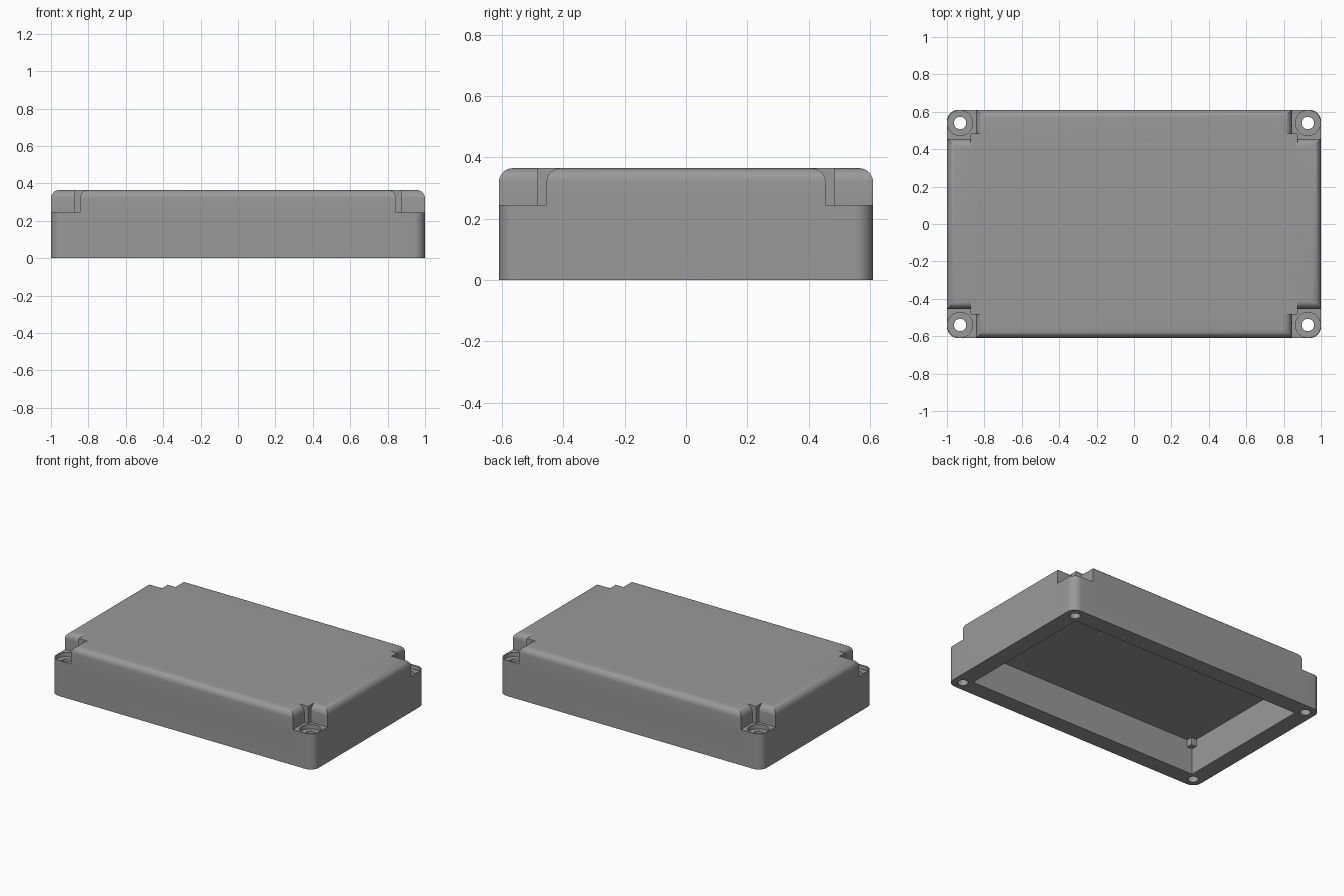
import bpy, bmesh, math
from mathutils import Matrix

if "Cube" in bpy.data.objects:
    bpy.data.objects.remove(bpy.data.objects["Cube"])

grey = bpy.data.materials.new("mid_grey")
grey.diffuse_color = (0.32, 0.32, 0.32, 1)
grey.use_nodes = True
grey.node_tree.nodes["Principled BSDF"].inputs["Base Color"].default_value = grey.diffuse_color


def make_object(name, bm):
    bmesh.ops.recalc_face_normals(bm, faces=bm.faces)
    mesh = bpy.data.meshes.new(name)
    bm.to_mesh(mesh)
    bm.free()
    mesh.materials.append(grey)
    ob = bpy.data.objects.new(name, mesh)
    bpy.context.collection.objects.link(ob)
    return ob


def box(name, hx, hy, z0, z1, cx=0, cy=0, radius=0, rounded=None):
    """Box with half sizes hx, hy; rounds its 'top' or 'vertical' edges."""
    bm = bmesh.new()
    bmesh.ops.create_cube(bm, size=1)
    for v in bm.verts:
        v.co = (cx + v.co.x * 2 * hx, cy + v.co.y * 2 * hy,
                z1 if v.co.z > 0 else z0)
    if rounded:
        edges = []
        for e in bm.edges:
            a, b = (v.co.z for v in e.verts)
            vertical = abs(a - b) > 1e-5
            if (rounded == "vertical" and vertical) or \
               (rounded == "top" and not vertical and abs(a - z1) < 1e-5):
                edges.append(e)
        bmesh.ops.bevel(bm, geom=edges, offset=radius, offset_type='OFFSET',
                        segments=8, profile=0.5, affect='EDGES')
    return make_object(name, bm)


def cylinder(name, radius, z0, z1, cx, cy):
    bm = bmesh.new()
    bmesh.ops.create_cone(bm, cap_ends=True, segments=40, radius1=radius,
                          radius2=radius, depth=z1 - z0,
                          matrix=Matrix.Translation((cx, cy, (z0 + z1) / 2)))
    return make_object(name, bm)


def combine(target, tool, operation):
    mod = target.modifiers.new("combine", 'BOOLEAN')
    mod.object = tool
    mod.operation = operation
    mod.solver = 'EXACT'
    bpy.context.view_layer.objects.active = target
    bpy.ops.object.modifier_apply(modifier=mod.name)
    bpy.data.objects.remove(tool, do_unlink=True)


LEDGE, TOP = 0.245, 0.365
CORNERS = [(sx, sy) for sx in (-1, 1) for sy in (-1, 1)]

# Lower body with rounded upright corners
housing = box("enclosure_housing", 1.0, 0.61, 0, LEDGE,
              radius=0.06, rounded="vertical")

# Raised lid: two crossing rounded slabs and a square-edged core leave
# a stepped notch at every corner
combine(housing, box("long_slab", 1.0, 0.455, 0.1, TOP,
                     radius=0.045, rounded="top"), 'UNION')
combine(housing, box("wide_slab", 0.845, 0.61, 0.1, TOP,
                     radius=0.045, rounded="top"), 'UNION')
combine(housing, box("core", 0.875, 0.485, 0.1, TOP), 'UNION')

# Open cavity underneath, with a small block left in each upper corner
cavity = box("cavity", 0.885, 0.495, -0.1, 0.23)
for sx, sy in CORNERS:
    combine(cavity, box("corner_block", 0.04, 0.04, 0.18, 0.3,
                        sx * 0.885, sy * 0.495), 'DIFFERENCE')
combine(housing, cavity, 'DIFFERENCE')

# Counterbored screw holes
for sx, sy in CORNERS:
    x, y = sx * 0.93, sy * 0.54
    combine(housing, cylinder("counterbore", 0.067, 0.215, 0.3, x, y),
            'DIFFERENCE')
    combine(housing, cylinder("screw_hole", 0.033, -0.1, 0.3, x, y),
            'DIFFERENCE')

# Smooth fillets and keep the other edges crisp
bpy.ops.object.select_all(action='DESELECT')
housing.select_set(True)
bpy.context.view_layer.objects.active = housing
bpy.ops.object.shade_smooth_by_angle(angle=math.radians(30))
